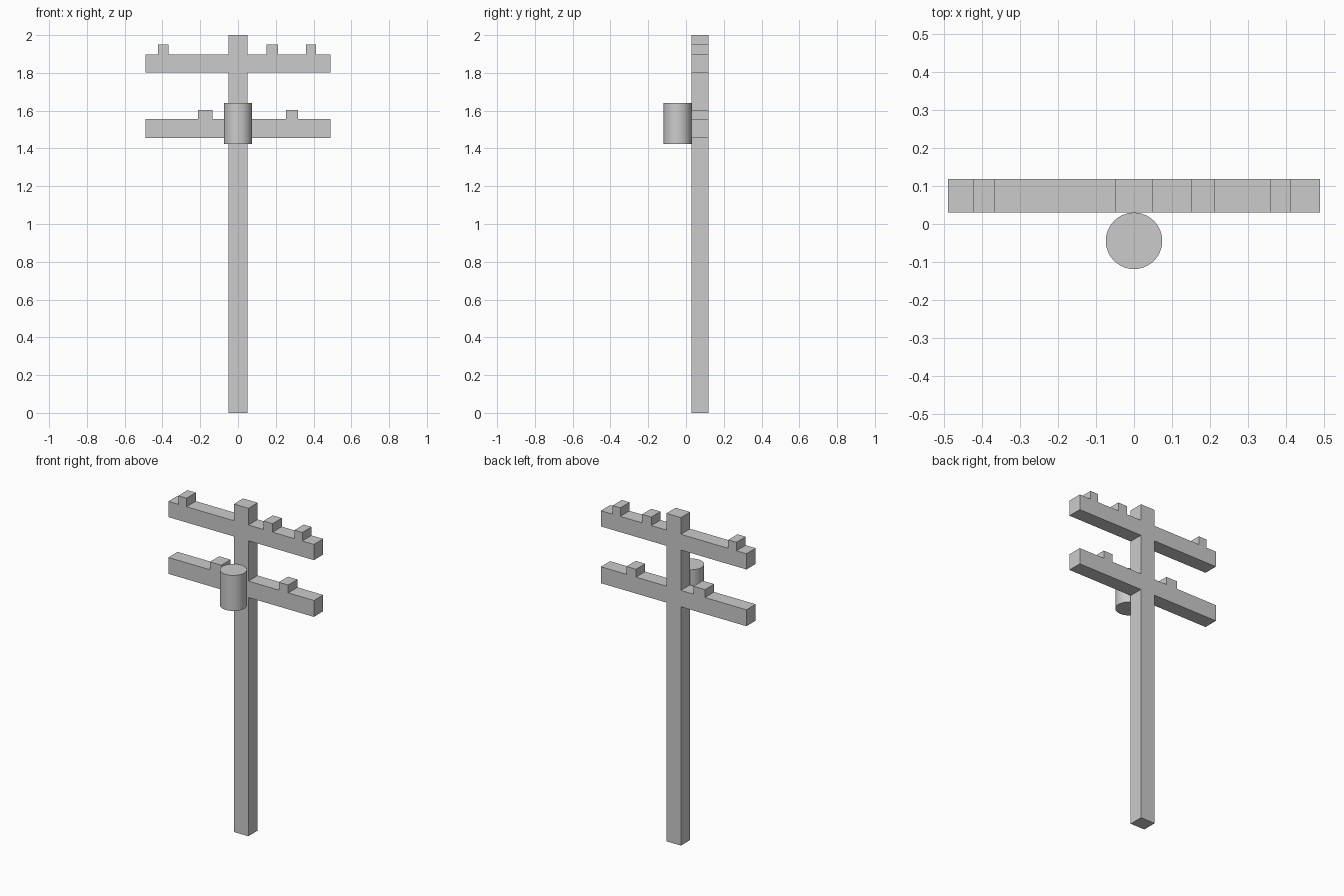
import bpy, bmesh

if "Cube" in bpy.data.objects:
    bpy.data.objects.remove(bpy.data.objects["Cube"])

POLE, ARM, TOP = 0.049, 0.491, 2.0     # half widths and height
FRONT, BACK = 0.03, 0.119              # shared depth of pole, arms and pegs

# crossarms: bottom, top, peg top, pegs on the right, pegs on the left (distance from the pole axis)
ARMS = [
    (1.456, 1.556, 1.604, [(0.254, 0.318)], [(0.134, 0.211)]),
    (1.802, 1.898, 1.950, [(0.151, 0.213), (0.360, 0.413)], [(0.368, 0.424)]),
]


def side_outline(side):
    """Outline of one half, from the foot to the top of the pole."""
    pts = [(POLE, 0)]
    for arm in ARMS:
        z0, z1, zp = arm[:3]
        pts += [(POLE, z0), (ARM, z0), (ARM, z1)]
        for a, b in reversed(arm[3 if side > 0 else 4]):
            pts += [(b, z1), (b, zp), (a, zp), (a, z1)]
        pts.append((POLE, z1))
    pts.append((POLE, TOP))
    return [(side * x, z) for x, z in pts]


def finish(bm, name):
    bmesh.ops.recalc_face_normals(bm, faces=bm.faces)
    mesh = bpy.data.meshes.new(name)
    bm.to_mesh(mesh)
    bm.free()
    obj = bpy.data.objects.new(name, mesh)
    bpy.context.collection.objects.link(obj)
    return obj


# pole with crossarms and insulator pegs: one flush extruded profile
bm = bmesh.new()
outline = side_outline(1) + side_outline(-1)[::-1]
face = bm.faces.new([bm.verts.new((x, FRONT, z)) for x, z in outline])
ext = bmesh.ops.extrude_face_region(bm, geom=[face], use_keep_orig=True)
bmesh.ops.translate(bm, vec=(0, BACK - FRONT, 0),
                    verts=[g for g in ext["geom"] if isinstance(g, bmesh.types.BMVert)])
finish(bm, "pole_with_crossarms")

# transformer drum on the front of the pole
bpy.ops.mesh.primitive_cylinder_add(vertices=48, radius=0.0745, depth=0.217,
                                    location=(0, -0.0445, 1.5325))
drum = bpy.context.object
drum.name = "transformer_drum"
bpy.ops.object.shade_smooth_by_angle()
